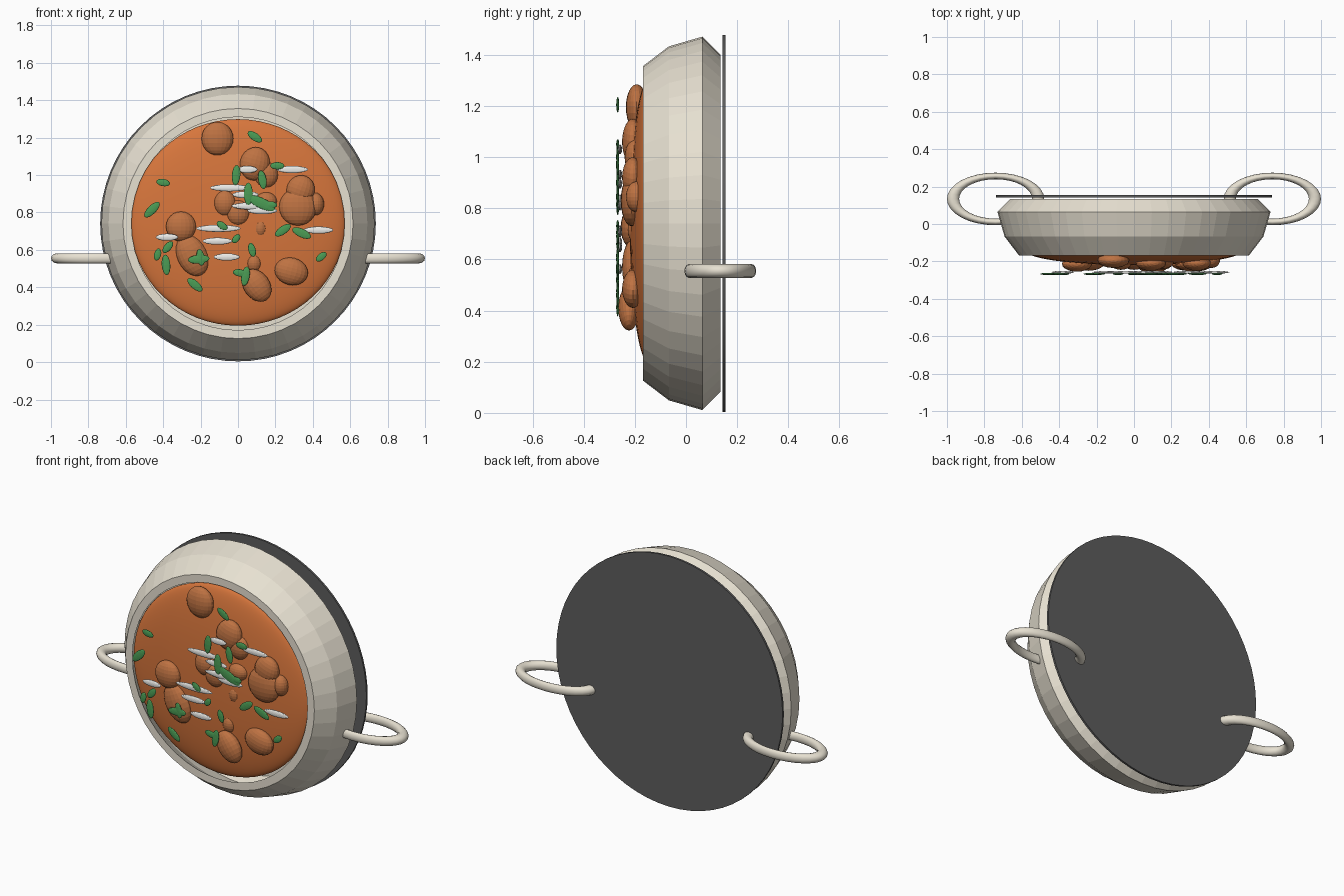
import bpy, math
from math import radians, cos, sin, pi

if "Cube" in bpy.data.objects:
    bpy.data.objects.remove(bpy.data.objects["Cube"])

CZ = 0.741  # height of the bowl axis, which runs along y


def material(name, rgb):
    m = bpy.data.materials.new(name)
    m.diffuse_color = (*rgb, 1)
    m.use_nodes = True
    m.node_tree.nodes["Principled BSDF"].inputs["Base Color"].default_value = m.diffuse_color
    return m


CREAM = material("cream_enamel", (0.80, 0.75, 0.64))
DARK = material("dark_grey", (0.11, 0.11, 0.11))
SAUCE = material("sauce", (0.68, 0.18, 0.045))
MEAT = material("meat", (0.52, 0.17, 0.055))
WHITE = material("onion_white", (0.85, 0.85, 0.82))
GREEN = material("herb_green", (0.07, 0.33, 0.09))


def finish(name, mat, smooth=False):
    ob = bpy.context.object
    ob.name = name
    ob.data.materials.append(mat)
    if smooth:
        bpy.ops.object.shade_smooth_by_angle(angle=radians(40))
    return ob


def blob(name, mat, loc, radii, tilt=0, segs=20, rings=12, smooth=False):
    """Ellipsoid, turned by tilt degrees anticlockwise as seen from the front."""
    bpy.ops.mesh.primitive_uv_sphere_add(segments=segs, ring_count=rings, radius=1,
                                         location=loc, rotation=(0, -radians(tilt), 0))
    bpy.context.object.scale = radii
    return finish(name, mat, smooth)


def lathe(name, mat, profile, n):
    """Turn (radius, y) points around the bowl axis and cap both ends."""
    verts = [(r * cos(2 * pi * i / n), y, CZ + r * sin(2 * pi * i / n))
             for r, y in profile for i in range(n)]
    faces = [(k * n + i, k * n + (i + 1) % n, (k + 1) * n + (i + 1) % n, (k + 1) * n + i)
             for k in range(len(profile) - 1) for i in range(n)]
    last = (len(profile) - 1) * n
    faces += [tuple(reversed(range(n))), tuple(range(last, last + n))]
    me = bpy.data.meshes.new(name)
    me.from_pydata(verts, [], faces)
    ob = bpy.data.objects.new(name, me)
    bpy.context.collection.objects.link(ob)
    me.materials.append(mat)
    return ob


# Bowl: outer wall from the back, flat front rim, then the inner wall and floor
lathe("bowl", CREAM, [(0.66, 0.134), (0.73, 0.064), (0.692, -0.067), (0.615, -0.168),
                      (0.57, -0.168), (0.647, -0.05), (0.682, 0.05), (0.63, 0.09)], 48)

# Thin backing plate
bpy.ops.mesh.primitive_cylinder_add(vertices=64, radius=0.737, depth=0.012,
                                    location=(0, 0.148, CZ), rotation=(pi / 2, 0, 0))
finish("back_plate", DARK, True)

# Ring handles
for side, label in ((-1, "left"), (1, "right")):
    bpy.ops.mesh.primitive_torus_add(location=(side * 0.74, 0.134, 0.555), major_segments=32,
                                     minor_segments=12, major_radius=0.2275, minor_radius=0.0325)
    bpy.context.object.scale = (1, 0.54, 0.83)
    finish(label + "_handle", CREAM, True)

# Stew surface
blob("stew", SAUCE, (0, -0.145, 0.747), (0.575, 0.075, 0.552), segs=48, rings=32, smooth=True)

# Chunks: x, z, x radius, z radius, tilt, front y
chunks = [
    (-.11, 1.195, .085, .09, 0, -.235), (.09, 1.06, .08, .09, -15, -.25),
    (.15, 1.0, .065, .07, 0, -.24), (.335, .92, .075, .08, -20, -.25),
    (.32, .83, .10, .10, 0, -.255), (.415, .845, .045, .06, 0, -.235),
    (-.07, .85, .06, .07, 0, -.245), (0, .80, .065, .07, 0, -.245),
    (.15, .86, .06, .05, 0, -.245), (-.305, .725, .08, .08, 0, -.255),
    (-.245, .57, .08, .115, 25, -.25), (.10, .41, .07, .095, 35, -.265),
    (.285, .485, .09, .073, -15, -.25), (.12, .715, .04, .055, 0, -.228),
    (.085, .53, .045, .055, 0, -.228)]
for i, (x, z, rx, rz, tilt, front) in enumerate(chunks):
    blob(f"chunk_{i + 1}", MEAT, (x, front + 0.042, z), (rx, 0.042, rz), tilt)

# Onion slivers: x, z, half length
slivers = [(.29, 1.03, .085), (.05, 1.03, .055), (-.045, .932, .105), (.04, .895, .07),
           (.07, .835, .105), (.13, .81, .08), (-.105, .715, .12), (-.38, .668, .06),
           (-.11, .647, .08), (-.06, .562, .07), (.43, .706, .08)]
for i, (x, z, half) in enumerate(slivers):
    blob(f"onion_sliver_{i + 1}", WHITE, (x, -0.258, z), (half, 0.008, 0.019), segs=12, rings=8)

# Herb leaves: x, z, half length, tilt
leaves = [
    (.09, 1.205, .045, -35), (-.40, .96, .037, -10), (-.46, .815, .055, 45),
    (-.01, 1.0, .054, 85), (.13, .975, .05, 100), (.21, 1.05, .038, 0),
    (.055, .90, .06, 90), (.125, .85, .08, -25), (.175, .84, .035, 0),
    (.24, .705, .05, 35), (.34, .69, .055, -25), (-.01, .66, .028, 50),
    (-.085, .73, .033, -35), (-.43, .575, .033, 75), (-.385, .52, .055, 95),
    (-.375, .615, .038, 50), (-.21, .55, .058, 5), (-.20, .56, .045, 100),
    (-.23, .413, .05, -40), (.04, .46, .052, 80), (.01, .477, .038, -10),
    (.075, .60, .038, 105), (.445, .563, .034, 40)]
for i, (x, z, half, tilt) in enumerate(leaves):
    blob(f"herb_leaf_{i + 1}", GREEN, (x, -0.267, z), (half, 0.006, 0.012 + 0.2 * half),
         tilt, segs=12, rings=8)
